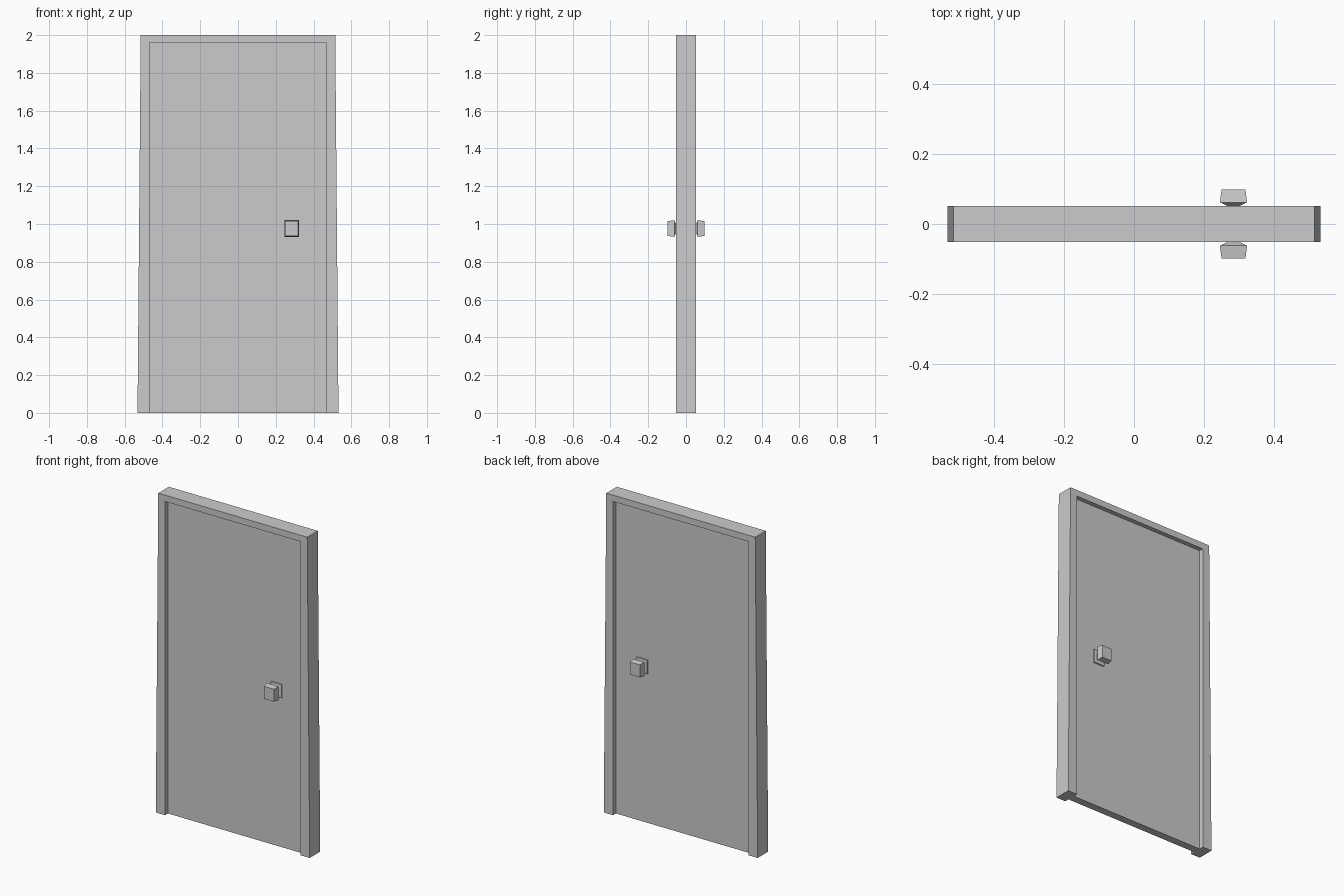
import bpy, bmesh

if "Cube" in bpy.data.objects:
    bpy.data.objects.remove(bpy.data.objects["Cube"])


def make_object(name, bm):
    bmesh.ops.recalc_face_normals(bm, faces=bm.faces[:])
    mesh = bpy.data.meshes.new(name)
    bm.to_mesh(mesh)
    bm.free()
    obj = bpy.data.objects.new(name, mesh)
    bpy.context.collection.objects.link(obj)
    return obj


def extrude_profile(name, points, half_depth):
    """Extrude an x-z outline symmetrically along y."""
    bm = bmesh.new()
    face = bm.faces.new([bm.verts.new((x, -half_depth, z)) for x, z in points])
    ext = bmesh.ops.extrude_face_region(bm, geom=[face])
    verts = [v for v in ext["geom"] if isinstance(v, bmesh.types.BMVert)]
    bmesh.ops.translate(bm, verts=verts, vec=(0, 2 * half_depth, 0))
    return make_object(name, bm)


def loft_knob(name, cx, cz, sections, side):
    """Join rectangular sections (y, half width, half height) into one solid."""
    bm = bmesh.new()
    rings = []
    for y, w, h in sections:
        rings.append([bm.verts.new((cx + sx * w, side * y, cz + sz * h))
                      for sx, sz in ((-1, -1), (1, -1), (1, 1), (-1, 1))])
    for a, b in zip(rings, rings[1:]):
        for i in range(4):
            j = (i + 1) % 4
            bm.faces.new((a[i], a[j], b[j], b[i]))
    bm.faces.new(rings[0])
    bm.faces.new(rings[-1])
    return make_object(name, bm)


# Slightly tapered frame, open at the bottom
extrude_profile("door_frame", [
    (-0.532, 0), (-0.515, 2), (0.515, 2), (0.532, 0),
    (0.468, 0), (0.468, 1.96), (-0.468, 1.96), (-0.468, 0)], 0.052)

# Recessed door slab
extrude_profile("door_panel", [
    (-0.468, 0), (0.468, 0), (0.468, 1.96), (-0.468, 1.96)], 0.024)

# Knobs on both sides: back plate, narrow neck, tapered grip
knob = [(0.02, 0.039, 0.044), (0.031, 0.037, 0.042),
        (0.033, 0.018, 0.02), (0.052, 0.018, 0.02),
        (0.062, 0.039, 0.044), (0.0985, 0.034, 0.039)]
for name, side in (("front_knob", -1), ("back_knob", 1)):
    loft_knob(name, 0.284, 0.976, knob, side)
